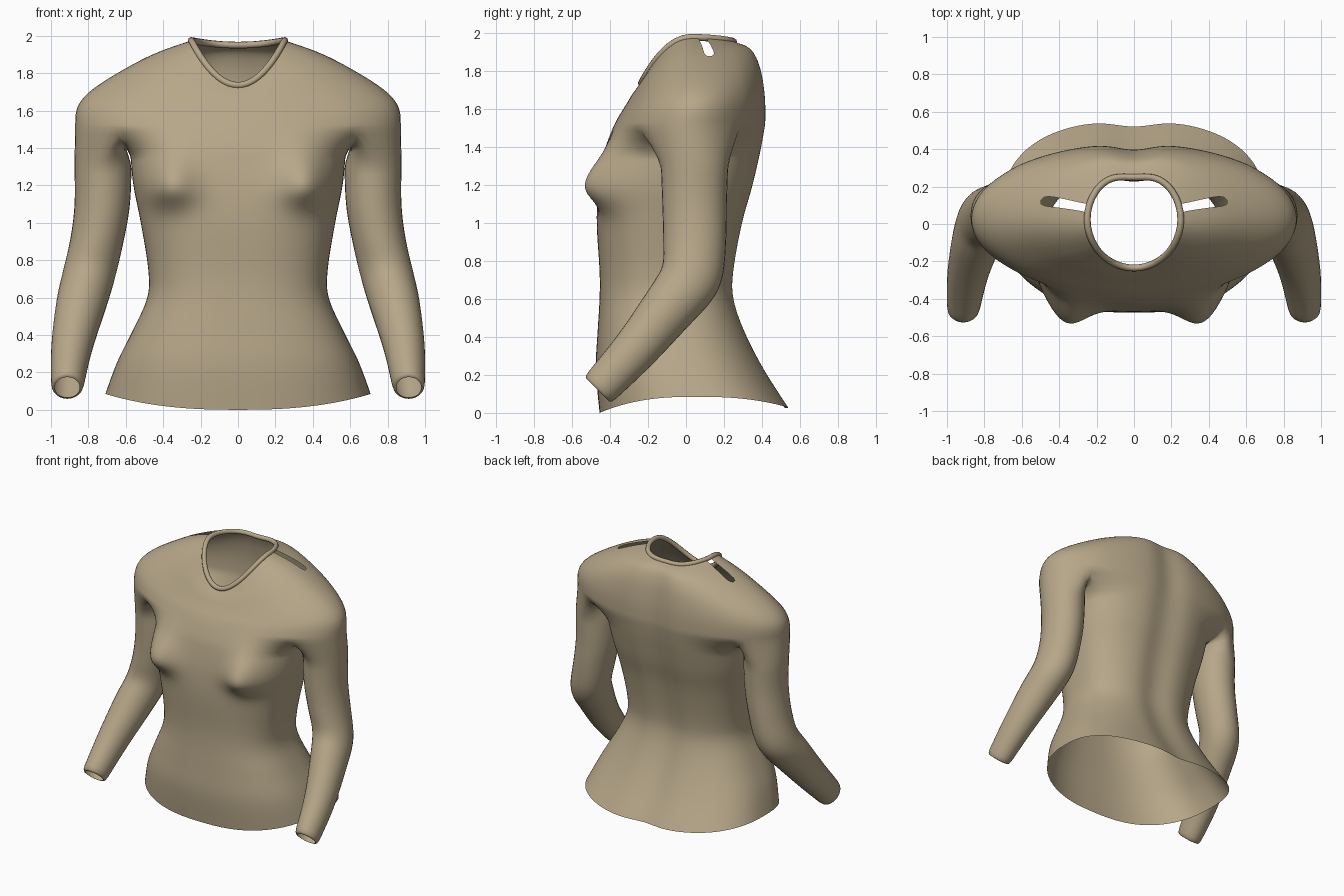
import bpy
import bmesh
from math import sin, cos, pi, radians, exp
from mathutils import Vector

cube = bpy.data.objects.get("Cube")
if cube:
    bpy.data.objects.remove(cube, do_unlink=True)

cloth = bpy.data.materials.new("tan cloth")
cloth.use_nodes = True
colour = (0.47, 0.385, 0.25, 1)
cloth.diffuse_color = colour
cloth.node_tree.nodes["Principled BSDF"].inputs["Base Color"].default_value = colour

LAST = 36                  # half ring runs from front centre to back centre
PIT_F, PIT_B = 14, 22      # ring indices of the front and back armpit


def smooth_rows(rows, steps):
    """Catmull-Rom interpolation between key rows."""
    rows = [Vector(r) for r in rows]
    out = []
    for i in range(len(rows) - 1):
        a, b = rows[i], rows[i + 1]
        p, q = rows[max(i - 1, 0)], rows[min(i + 2, len(rows) - 1)]
        for s in range(steps):
            t = s / steps
            out.append(a + (b - p) * (t / 2)
                       + (p * 2 - a * 5 + b * 4 - q) * (t * t / 2)
                       + (a * 3 - p - b * 3 + q) * (t ** 3 / 2))
    return out + [rows[-1]]


def half_ring(row):
    """Half cross-section of the body, with the bust and spine shaped in."""
    w, yf, yb, zf, zs, zb, pit, power = row
    pts = []
    for k in range(LAST + 1):
        if k < PIT_F:
            ang = -90 + (90 - pit) * k / PIT_F
        elif k > PIT_B:
            ang = 90 - (90 - pit) * (LAST - k) / PIT_F
        else:
            ang = pit * (k - 18) / 4
        c, s = cos(radians(ang)), sin(radians(ang))
        x = 0 if k in (0, LAST) else w * abs(c) ** power
        mid, half = (yf + yb) / 2, (yb - yf) / 2
        y = mid + half * abs(s) ** power * (1 if s > 0 else -1)
        z = zs + ((zf if s < 0 else zb) - zs) * s * s
        if s > 0:
            y -= 0.035 * exp(-(x / 0.12) ** 2) * s
        elif z < 1.6:
            dz = (z - 1.19) / (0.19 if z > 1.19 else 0.1)
            y -= 0.14 * exp(-((x - 0.37) / 0.14) ** 2 - dz * dz) * min(1, -2 * s)
        pts.append(Vector((x, y, z)))
    return pts


# half width, front y, back y, front z, side z, back z, armpit angle, roundness
yoke = [
    (0.25, -0.235, 0.285, 1.735, 1.975, 1.95, 35, 1),
    (0.45, -0.28, 0.36, 1.68, 1.905, 1.92, 38, 1),
    (0.65, -0.31, 0.40, 1.63, 1.80, 1.84, 40, 1),
    (0.80, -0.335, 0.42, 1.59, 1.70, 1.74, 42, 1),
    (0.868, -0.36, 0.43, 1.55, 1.61, 1.63, 43, 1),
    (0.875, -0.385, 0.43, 1.50, 1.50, 1.51, 43, 1),
]
trunk = [
    (0.575, -0.425, 0.41, 1.40, 1.36, 1.40, 20, 0.8),
    (0.56, -0.46, 0.365, 1.2, 1.2, 1.2, 20, 0.8),
    (0.52, -0.47, 0.31, 1.0, 1.0, 1.0, 20, 0.8),
    (0.48, -0.455, 0.265, 0.75, 0.75, 0.75, 20, 0.8),
    (0.485, -0.455, 0.265, 0.6, 0.6, 0.6, 20, 0.8),
    (0.56, -0.465, 0.32, 0.43, 0.43, 0.43, 20, 0.8),
    (0.645, -0.475, 0.42, 0.23, 0.26, 0.23, 20, 0.8),
    (0.71, -0.455, 0.55, 0.0, 0.085, 0.025, 20, 0.8),
]
# centre x, y, z, radius across, radius front to back, forward tilt
sleeve = [
    (0.722, 0.045, 1.32, 0.157, 0.182, 0),
    (0.725, 0.045, 1.1, 0.152, 0.174, 0),
    (0.755, 0.045, 0.9, 0.147, 0.17, 5),
    (0.80, 0.025, 0.71, 0.147, 0.165, 22),
    (0.84, -0.09, 0.555, 0.138, 0.146, 42),
    (0.89, -0.275, 0.325, 0.112, 0.122, 45),
    (0.913, -0.465, 0.12, 0.088, 0.102, 45),
]

bm = bmesh.new()


def add(points):
    return [bm.verts.new(p) for p in points]


def bridge(a, b, closed=False, skip=()):
    n = len(a)
    for i in range(n if closed else n - 1):
        if i not in skip:
            j = (i + 1) % n
            bm.faces.new((a[i], a[j], b[j], b[i]))


# Yoke and shoulders, leaving an open slit in the shoulder seam
rings = [add(half_ring(r)) for r in smooth_rows(yoke, 3)]
for i in range(len(rings) - 1):
    bridge(rings[i], rings[i + 1], skip=(19,) if i < 4 else ())
chest = rings[-1]

# Underarm arc splits the chest ring into trunk and sleeve
front, back = chest[PIT_F].co, chest[PIT_B].co
arc = []
for k in range(1, 8):
    dip = sin(pi * k / 8)
    arc.append(front.lerp(back, k / 8) + Vector((-0.03, 0, -0.08)) * dip)
arc = add(arc)

# Trunk down to the flared hem
ring = chest[:PIT_F + 1] + arc + chest[PIT_B:]
for row in smooth_rows(trunk, 4):
    lower = add(half_ring(row))
    bridge(ring, lower)
    ring = lower

# Sleeve down to the turned-in cuff
ring = chest[PIT_F:PIT_B + 1] + arc[::-1]
arm_rows = smooth_rows(sleeve, 3)
lip = arm_rows[-1].copy()
lip[3] *= 0.78
lip[4] *= 0.78
for x, y, z, across, deep, tilt in arm_rows + [lip]:
    tilt = radians(tilt)
    along = Vector((0, cos(tilt), -sin(tilt)))
    pts = []
    for k in range(16):
        a = -pi / 2 + k * pi / 8
        pts.append(Vector((x + across * cos(a), y, z)) + along * deep * sin(a))
    lower = add(pts)
    bridge(ring, lower, closed=True)
    ring = lower

bmesh.ops.recalc_face_normals(bm, faces=bm.faces)
mesh = bpy.data.meshes.new("shirt_body")
bm.to_mesh(mesh)
bm.free()
mesh.materials.append(cloth)
mesh.shade_smooth()
shirt = bpy.data.objects.new("shirt_body", mesh)
bpy.context.collection.objects.link(shirt)
mirror = shirt.modifiers.new("mirror", 'MIRROR')
mirror.use_clip = True
mirror.merge_threshold = 0.002
subdiv = shirt.modifiers.new("smooth", 'SUBSURF')
subdiv.levels = subdiv.render_levels = 1

# Rolled neckband
edge = half_ring(yoke[0])
edge += [Vector((-p.x, p.y, p.z)) for p in edge[-2:0:-1]]
band = bpy.data.curves.new("neckband", 'CURVE')
band.dimensions = '3D'
band.bevel_depth = 0.018
band.bevel_resolution = 2
spline = band.splines.new('POLY')
spline.points.add(len(edge) - 1)
for point, p in zip(spline.points, edge):
    point.co = (*p, 1)
spline.use_cyclic_u = True
spline.use_smooth = True
band.materials.append(cloth)
bpy.context.collection.objects.link(bpy.data.objects.new("neckband", band))
